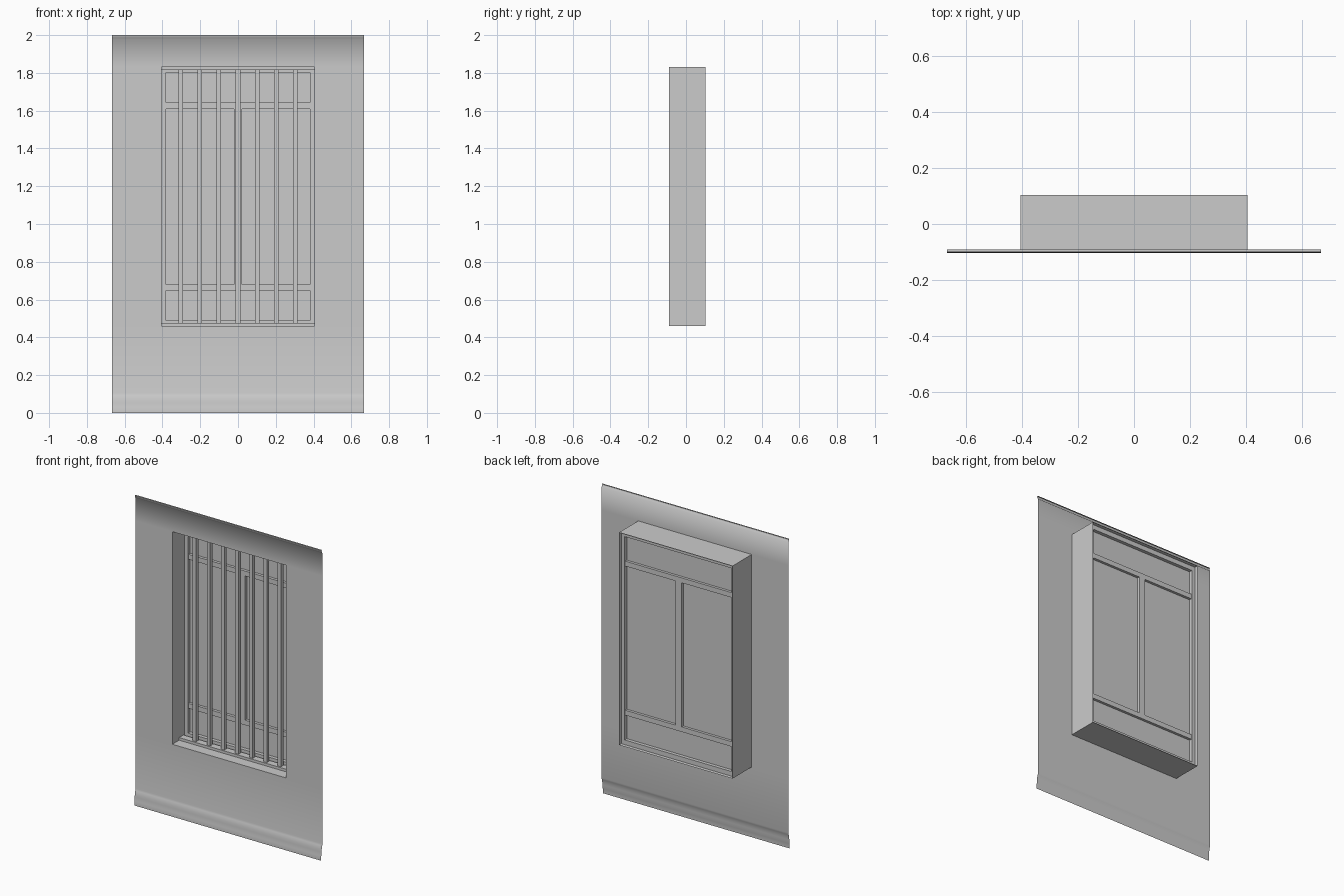
import bpy, bmesh

if "Cube" in bpy.data.objects:
    bpy.data.objects.remove(bpy.data.objects["Cube"])

W, H = 0.405, 0.667            # opening half width, wall half width
Z0, Z1 = 0.46, 1.832           # opening bottom and top
WALL, BACK = -0.091, 0.104     # wall plane and rear rim


def finish(name, bm, smooth=False):
    bmesh.ops.remove_doubles(bm, verts=bm.verts, dist=1e-5)
    me = bpy.data.meshes.new(name)
    bm.to_mesh(me)
    bm.free()
    ob = bpy.data.objects.new(name, me)
    bpy.context.collection.objects.link(ob)
    if smooth:
        bpy.context.view_layer.objects.active = ob
        ob.select_set(True)
        bpy.ops.object.shade_smooth_by_angle(angle=0.9)
        ob.select_set(False)
    return ob


def quad(bm, *pts):
    bm.faces.new([bm.verts.new(p) for p in pts])


def box(bm, x0, x1, y0, y1, z0, z1):
    r = bmesh.ops.create_cube(bm, size=1)
    for v in r["verts"]:
        v.co = ((x0 + x1) / 2 + v.co.x * (x1 - x0),
                (y0 + y1) / 2 + v.co.y * (y1 - y0),
                (z0 + z1) / 2 + v.co.z * (z1 - z0))


# Wall sheet: skirting and top trim come from one (y, z) profile
profile = [(-0.104, 0), (-0.104, 0.03), (-0.101, 0.04), (-0.102, 0.055),
           (-0.099, 0.07), (-0.098, 0.082), (-0.094, 0.092), (WALL, 0.105),
           (WALL, Z0), (WALL, Z1), (WALL, 1.98), (-0.097, 1.985),
           (-0.1, 2.0), (WALL, 2.0)]
xs = [-H, -W, W, H]
bm = bmesh.new()
for (ya, za), (yb, zb) in zip(profile, profile[1:]):
    for a, b in zip(xs, xs[1:]):
        if za == Z0 and a == -W:
            continue               # window opening
        quad(bm, (a, ya, za), (b, ya, za), (b, yb, zb), (a, yb, zb))
finish("wall", bm, True)

# Reveal: open tube through the wall
bm = bmesh.new()
ring = [(-W, Z0), (W, Z0), (W, Z1), (-W, Z1)]
for i in range(4):
    (xa, za), (xb, zb) = ring[i], ring[(i + 1) % 4]
    quad(bm, (xa, WALL, za), (xa, BACK, za), (xb, BACK, zb), (xb, WALL, zb))
finish("window_reveal", bm)

# Outer window frame
bm = bmesh.new()
for s in (-1, 1):
    box(bm, *sorted((s * 0.382, s * W)), 0.035, 0.08, Z0, Z1)
box(bm, -0.382, 0.382, 0.035, 0.08, Z0, 0.49)
box(bm, -0.382, 0.382, 0.035, 0.08, 1.802, Z1)
finish("window_frame", bm)

# Glazing bars between the panes
bm = bmesh.new()
box(bm, -0.382, 0.382, 0.04, 0.075, 0.648, 0.68)
box(bm, -0.382, 0.382, 0.04, 0.075, 1.61, 1.642)
box(bm, -0.022, 0.022, 0.04, 0.075, 0.68, 1.61)
finish("glazing_bars", bm)

# Glass sheet
bm = bmesh.new()
quad(bm, (-0.383, 0.058, 0.485), (0.383, 0.058, 0.485),
     (0.383, 0.058, 1.807), (-0.383, 0.058, 1.807))
finish("glass", bm)

# Rails holding the security bars
bm = bmesh.new()
box(bm, -W, W, -0.022, 0.022, Z0, 0.477)
box(bm, -W, W, -0.022, 0.022, 1.815, Z1)
finish("bar_rails", bm)

# Vertical security bars
bm = bmesh.new()
for i in range(-3, 4):
    box(bm, i * 0.101 - 0.012, i * 0.101 + 0.012, -0.012, 0.012, 0.477, 1.815)
finish("security_bars", bm)
